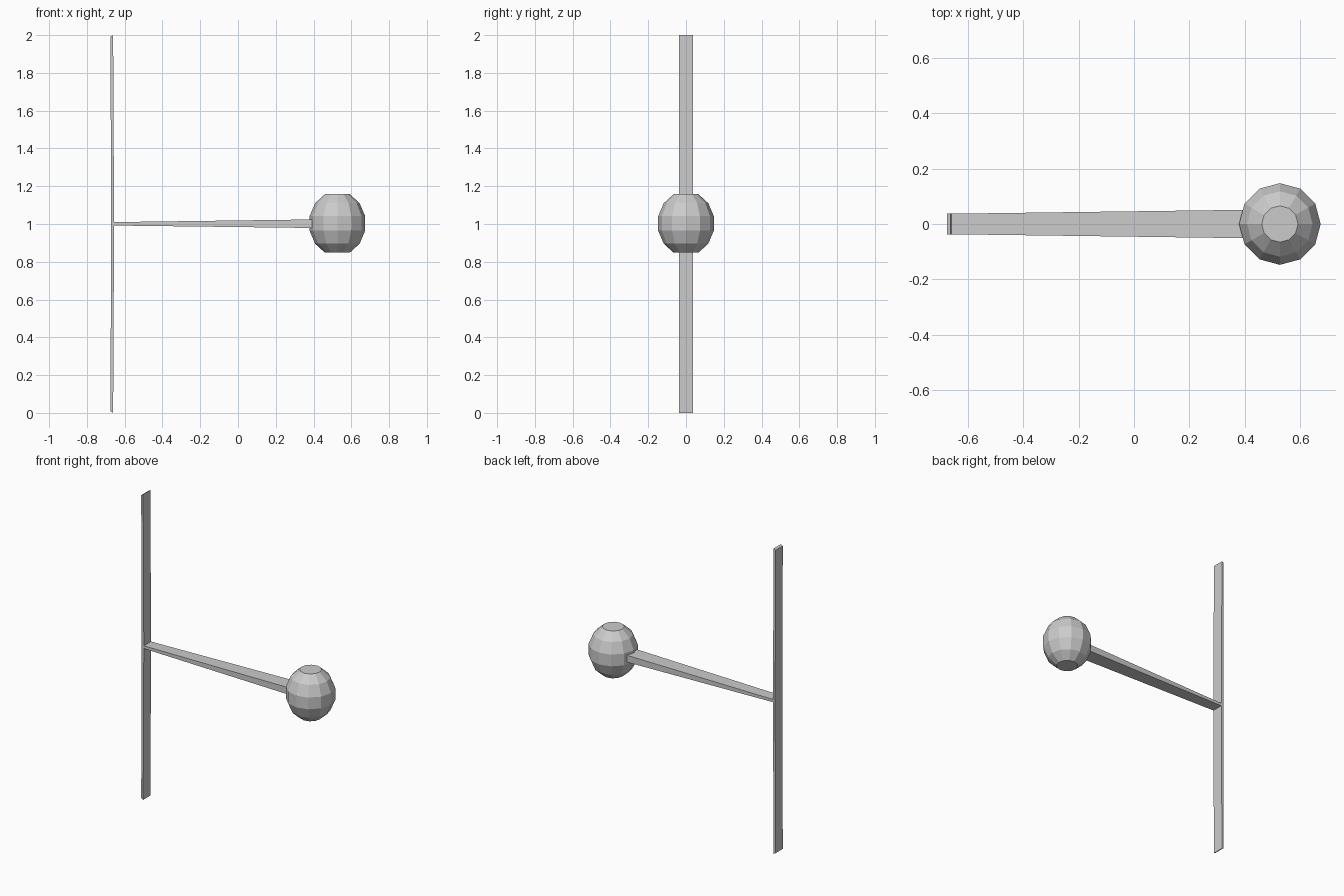
import bpy, bmesh
from math import sin, cos, pi

if "Cube" in bpy.data.objects:
    bpy.data.objects.remove(bpy.data.objects["Cube"])


def make_object(name, bm):
    bmesh.ops.recalc_face_normals(bm, faces=bm.faces)
    mesh = bpy.data.meshes.new(name)
    bm.to_mesh(mesh)
    bm.free()
    obj = bpy.data.objects.new(name, mesh)
    bpy.context.collection.objects.link(obj)
    return obj


def loft(name, rings):
    """Skin a stack of equal-length rings and cap both ends."""
    bm = bmesh.new()
    loops = [[bm.verts.new(p) for p in ring] for ring in rings]
    n = len(loops[0])
    for a, b in zip(loops, loops[1:]):
        for i in range(n):
            j = (i + 1) % n
            bm.faces.new((a[i], a[j], b[j], b[i]))
    bm.faces.new(loops[0][::-1])
    bm.faces.new(loops[-1])
    return make_object(name, bm)


# Thin upright plate, bowed very slightly toward the arm, with slanted ends
def plate_ring(x_back, x_front, z_back, z_front, hw=0.0375):
    return [(x_back, -hw, z_back), (x_front, -hw, z_front),
            (x_front, hw, z_front), (x_back, hw, z_back)]


loft("upright_plate", [
    plate_ring(-0.675, -0.661, 0.008, 0.0),
    plate_ring(-0.672, -0.656, 1.0, 1.0),
    plate_ring(-0.675, -0.661, 1.992, 2.0),
])


# Arm widening from the plate to the ball
def arm_ring(x, hw, z0, z1):
    return [(x, -hw, z0), (x, hw, z0), (x, hw, z1), (x, -hw, z1)]


loft("arm", [
    arm_ring(-0.660, 0.037, 0.992, 1.010),
    arm_ring(0.392, 0.051, 0.979, 1.024),
])

# Twelve-sided ball with flat top and bottom
SIDES, BANDS = 12, 7
ball = []
for k in range(1, BANDS):
    lat = -pi / 2 + pi * k / BANDS
    r, z = 0.151 * cos(lat), 1.003 + 0.172 * sin(lat)
    ball.append([(0.526 + r * cos(2 * pi * i / SIDES),
                  r * sin(2 * pi * i / SIDES), z) for i in range(SIDES)])
loft("ball", ball)
